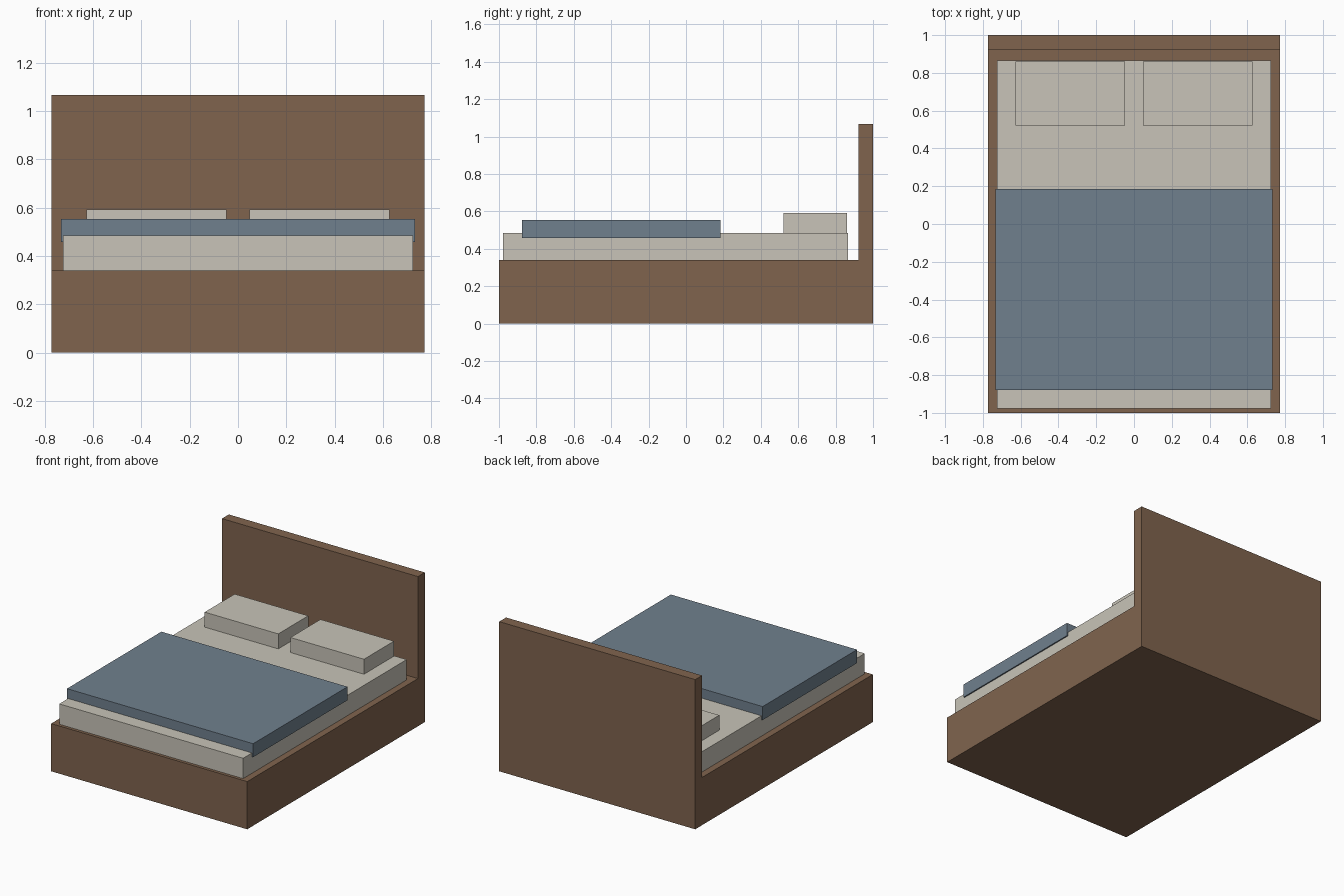
import bpy
import bmesh

cube = bpy.data.objects.get("Cube")
if cube:
    bpy.data.objects.remove(cube, do_unlink=True)


def material(name, rgb):
    mat = bpy.data.materials.new(name)
    mat.use_nodes = True
    mat.diffuse_color = (*rgb, 1)
    mat.node_tree.nodes["Principled BSDF"].inputs["Base Color"].default_value = (*rgb, 1)
    return mat


def extrude_profile(name, profile, x0, x1, mat):
    """Extrude a closed (y, z) outline from x0 to x1."""
    bm = bmesh.new()
    face = bm.faces.new([bm.verts.new((x0, y, z)) for y, z in profile])
    new = bmesh.ops.extrude_face_region(bm, geom=[face])["geom"]
    verts = [v for v in new if isinstance(v, bmesh.types.BMVert)]
    bmesh.ops.translate(bm, verts=verts, vec=(x1 - x0, 0, 0))
    bmesh.ops.recalc_face_normals(bm, faces=bm.faces)
    mesh = bpy.data.meshes.new(name)
    bm.to_mesh(mesh)
    bm.free()
    mesh.materials.append(mat)
    obj = bpy.data.objects.new(name, mesh)
    bpy.context.collection.objects.link(obj)
    return obj


def box(name, x, y, z, mat):
    outline = [(y[0], z[0]), (y[1], z[0]), (y[1], z[1]), (y[0], z[1])]
    return extrude_profile(name, outline, x[0], x[1], mat)


wood = material("brown wood", (0.216, 0.127, 0.076))
linen = material("cream linen", (0.578, 0.552, 0.479))
wool = material("slate blue wool", (0.162, 0.216, 0.270))

# Base and headboard as one L-shaped frame
frame_top, board_front, board_top = 0.34, 0.923, 1.067
extrude_profile("bed_frame", [(-1, 0), (1, 0), (1, board_top), (board_front, board_top),
                              (board_front, frame_top), (-1, frame_top)], -0.773, 0.773, wood)

# Mattress resting on the frame, with a blanket wrapped over it
mattress_top = 0.485
box("mattress", (-0.725, 0.725), (-0.978, 0.865), (frame_top, mattress_top), linen)
box("blanket", (-0.734, 0.734), (-0.878, 0.185), (0.457, 0.553), wool)

# Pair of pillows
for side, centre in (("left", 0.338), ("right", -0.338)):
    box(side + "_pillow", (centre - 0.29, centre + 0.29), (0.522, 0.86),
        (mattress_top, 0.592), linen)
